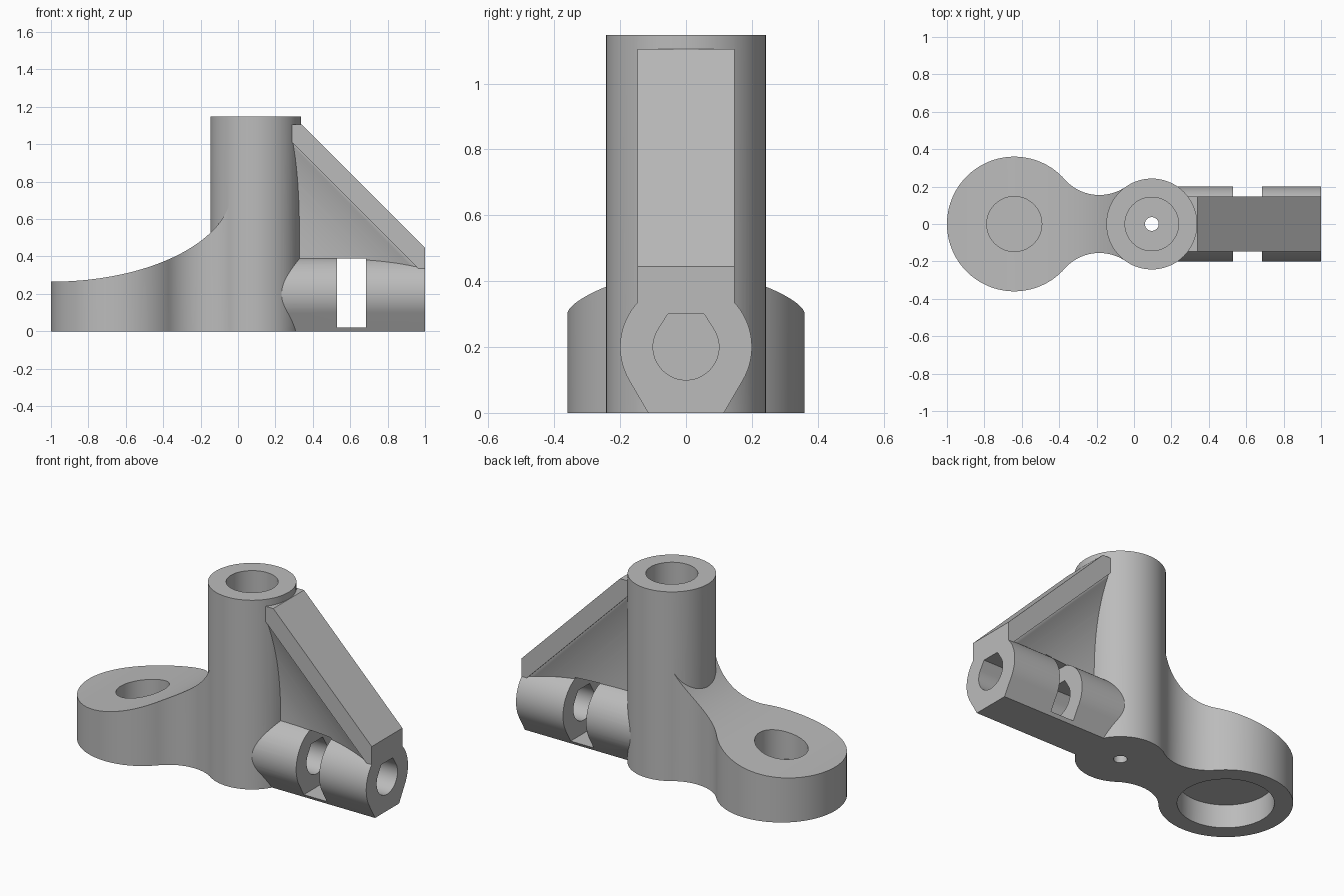
import bpy, bmesh, math

old = bpy.data.objects.get("Cube")
if old:
    bpy.data.objects.remove(old, do_unlink=True)

grey = bpy.data.materials.new("plain_grey")
grey.use_nodes = True
grey.diffuse_color = (0.5, 0.5, 0.5, 1)
grey.node_tree.nodes["Principled BSDF"].inputs["Base Color"].default_value = (0.5, 0.5, 0.5, 1)

COL_X, COL_R = 0.095, 0.243      # upright column
EYE_X, EYE_R = -0.64, 0.36       # round foot
AXIS_Z = 0.2                     # sideways tube axis


def loft(name, sections):
    """Solid through matching closed sections, capped at both ends."""
    bm = bmesh.new()
    rings = [[bm.verts.new(p) for p in s] for s in sections]
    n = len(rings[0])
    for a, b in zip(rings, rings[1:]):
        for i in range(n):
            j = (i + 1) % n
            bm.faces.new((a[i], a[j], b[j], b[i]))
    bm.faces.new(rings[0])
    bm.faces.new(rings[-1])
    bmesh.ops.recalc_face_normals(bm, faces=bm.faces[:])
    mesh = bpy.data.meshes.new(name)
    bm.to_mesh(mesh)
    bm.free()
    mesh.materials.append(grey)
    ob = bpy.data.objects.new(name, mesh)
    bpy.context.collection.objects.link(ob)
    return ob


def prism(name, pts, axis, lo, hi):
    put = {"x": lambda p, t: (t, p[0], p[1]),
           "y": lambda p, t: (p[0], t, p[1]),
           "z": lambda p, t: (p[0], p[1], t)}[axis]
    return loft(name, [[put(p, t) for p in pts] for t in (lo, hi)])


def arc(cx, cy, r, a0, a1, n):
    step = (a1 - a0) / n
    return [(cx + r * math.cos(math.radians(a0 + step * i)),
             cy + r * math.sin(math.radians(a0 + step * i))) for i in range(n + 1)]


def post(name, x, r, lo, hi, n=96):
    return prism(name, arc(x, 0, r, 0, 360, n)[:-1], "z", lo, hi)


def combine(target, other, operation):
    mod = target.modifiers.new(other.name, "BOOLEAN")
    mod.operation = operation
    mod.solver = "EXACT"
    mod.object = other
    dg = bpy.context.evaluated_depsgraph_get()
    mesh = bpy.data.meshes.new_from_object(target.evaluated_get(dg))
    target.modifiers.clear()
    target.data = mesh
    bpy.data.objects.remove(other, do_unlink=True)


# Foot: round eye flowing through concave fillets into the column, dished top
fil_x, fil_r = -0.185, 0.248
fil_y = 0.155 + fil_r
eye_end = math.degrees(math.atan2(fil_y, fil_x - EYE_X))
col_end = math.degrees(math.atan2(-fil_y, COL_X - fil_x))
half = arc(EYE_X, 0, EYE_R, 179, eye_end, 48)
half += arc(fil_x, fil_y, fil_r, eye_end - 180, col_end, 24)[1:]


def top(x):
    return 0.765 - 0.5 * math.sqrt(1 - ((x + 1) / 0.97) ** 2)


foot = loft("foot", [[(x, -y, 0), (x, y, 0), (x, y, top(x)), (x, -y, top(x))]
                     for x, y in half])

# Column
body = post("bracket_body", COL_X, COL_R, 0, 1.147)

# Sideways tube with a flat, tapered underside
tube_pts = arc(0, AXIS_Z, 0.2, -30, 210, 64) + [(-0.115, 0), (0.115, 0)]
tube = prism("tube", tube_pts, "x", 0.2, 1.0)

# Sloping brace
brace = prism("brace", [(1, 0.445), (0.34, 1.105), (0.25, 1.105), (0.25, 1.05),
                        (0.97, 0.33), (1, 0.33)], "y", -0.147, 0.147)

# Web below the brace, thinning in a concave sweep towards the inner corner
sections = []
for i in range(25):
    s = -0.02 + 0.7 * i / 24
    w = 0.062 + 0.078 * (1 - min(max(s, 0), 0.6) / 0.6) ** 2.5
    z, x = 1.05 - s, 0.97 - s
    sections.append([(0.25, -w, z), (0.25, w, z), (x, w, 0.33), (x, -w, 0.33)])
web = loft("web", sections)

for part in (foot, tube, brace, web):
    combine(body, part, "UNION")

# Column bore and small through hole, foot recess above and below a thin floor
cutters = [post("column_bore", COL_X, 0.143, 0.1, 1.3),
           post("pin_hole", COL_X, 0.037, -0.1, 0.3, 32),
           post("foot_hole", EYE_X, 0.147, 0.15, 0.8),
           post("foot_recess", EYE_X, 0.26, -0.1, 0.14)]

# Truncated teardrop bore along the tube, and the nut slot across it
bore_pts = arc(0, AXIS_Z, 0.1, -210, 30, 48) + [(0.055, 0.3), (-0.055, 0.3)]
cutters.append(prism("tube_bore", bore_pts, "x", 0.3, 1.1))
cutters.append(prism("nut_slot", [(0.53, 0.02), (0.685, 0.02), (0.685, 0.39), (0.53, 0.39)],
                     "y", -0.4, 0.4))
for cutter in cutters:
    combine(body, cutter, "DIFFERENCE")

# Smooth round walls, crisp edges
bpy.ops.object.select_all(action="DESELECT")
body.select_set(True)
bpy.context.view_layer.objects.active = body
bpy.ops.object.shade_smooth_by_angle(angle=math.radians(25))
